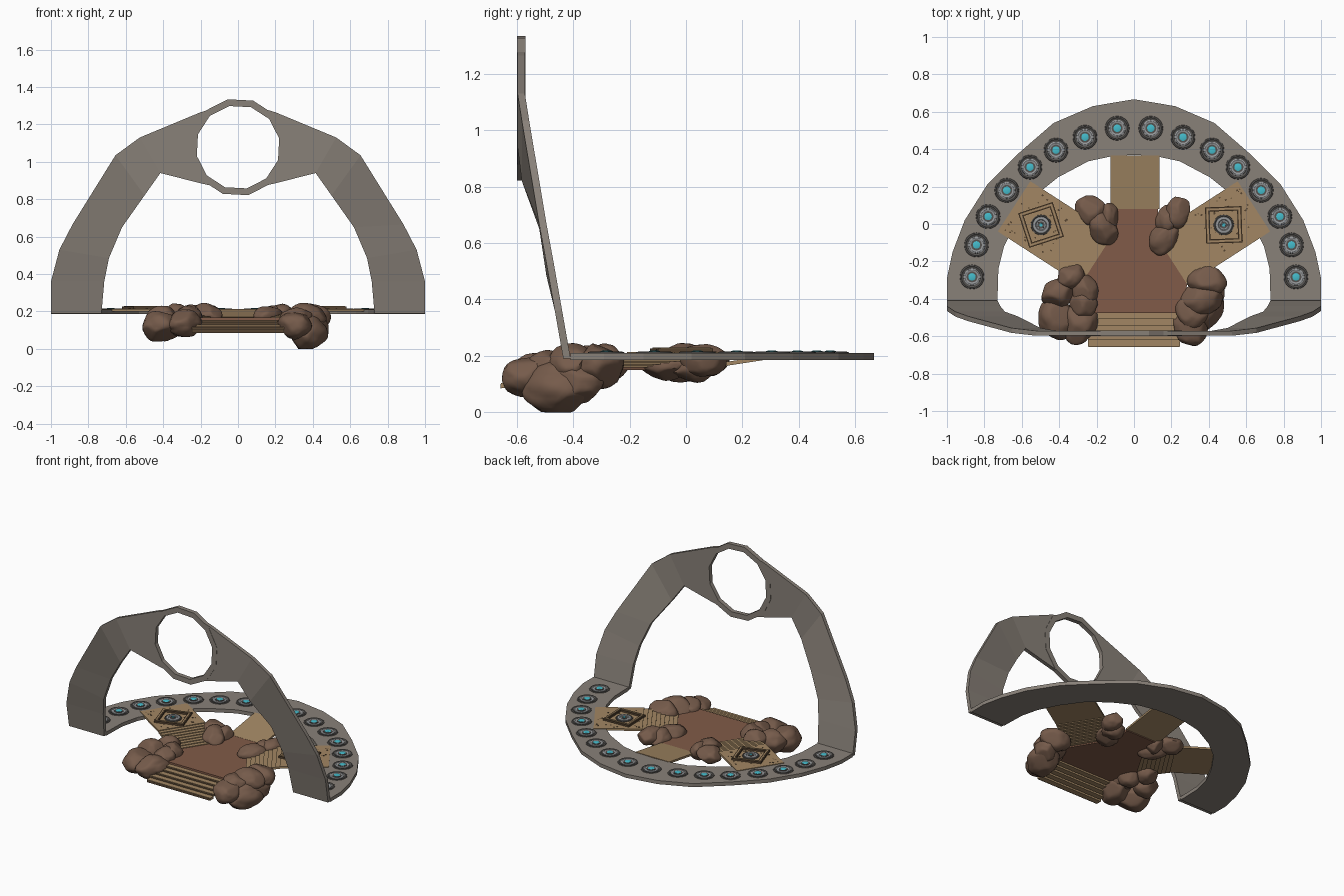
import bpy, bmesh, math, random
from mathutils import Vector, Matrix, noise

if "Cube" in bpy.data.objects:
    bpy.data.objects.remove(bpy.data.objects["Cube"])

random.seed(4)

def material(name, rgb):
    m = bpy.data.materials.new(name)
    m.diffuse_color = (*rgb, 1)
    m.use_nodes = True
    m.node_tree.nodes["Principled BSDF"].inputs["Base Color"].default_value = m.diffuse_color
    return m

STONE = material("stone", (.25, .22, .19))
DARK = material("dark_metal", (.09, .085, .08))
PALE = material("pale_metal", (.3, .31, .32))
CYAN = material("cyan_light", (.06, .5, .6))
ROCK = material("rock", (.18, .105, .07))
BRICK = material("brick", (.22, .105, .065))
SAND = material("sand", (.36, .24, .125))
WOOD = material("dark_wood", (.09, .055, .03))

def finish(name, bm, mat, smooth=None):
    bmesh.ops.recalc_face_normals(bm, faces=bm.faces)
    me = bpy.data.meshes.new(name)
    bm.to_mesh(me)
    bm.free()
    ob = bpy.data.objects.new(name, me)
    bpy.context.collection.objects.link(ob)
    me.materials.append(mat)
    if smooth:
        bpy.ops.object.select_all(action='DESELECT')
        ob.select_set(True)
        bpy.context.view_layer.objects.active = ob
        bpy.ops.object.shade_smooth_by_angle(angle=math.radians(smooth))
    return ob

def solid(name, mat, faces, offset):
    """Extrude a sheet of faces (lists of points) along an offset."""
    bm = bmesh.new()
    for f in faces:
        bm.faces.new([bm.verts.new(p) for p in f])
    bmesh.ops.remove_doubles(bm, verts=bm.verts, dist=1e-4)
    ext = bmesh.ops.extrude_face_region(bm, geom=bm.faces[:], use_keep_orig=True)
    vs = [v for v in ext["geom"] if isinstance(v, bmesh.types.BMVert)]
    bmesh.ops.translate(bm, verts=vs, vec=offset)
    return finish(name, bm, mat)

def strip(a, b, closed=False):
    n = len(a)
    return [[a[i], a[(i + 1) % n], b[(i + 1) % n], b[i]] for i in range(n if closed else n - 1)]

def slab(name, mat, pts, z0, z1):
    return solid(name, mat, [[(x, y, z0) for x, y in pts]], (0, 0, z1 - z0))

def lathe(name, mat, profile, loc, seg=20):
    bm = bmesh.new()
    rings = [[bm.verts.new((loc[0] + r * math.cos(2 * math.pi * i / seg),
                            loc[1] + r * math.sin(2 * math.pi * i / seg), loc[2] + z))
              for i in range(seg)] for r, z in profile]
    for p, q in zip(rings, rings[1:]):
        for i in range(seg):
            bm.faces.new((p[i], p[(i + 1) % seg], q[(i + 1) % seg], q[i]))
    bm.faces.new(rings[0])
    bm.faces.new(rings[-1])
    return finish(name, bm, mat, 30)

# Horseshoe base ring
outer = [(1, -.41), (1, -.29), (.97, -.15), (.905, .02), (.785, .21), (.615, .38), (.43, .54), (.22, .63), (0, .667)]
inner = [(.73, -.41), (.725, -.24), (.695, -.12), (.63, .01), (.53, .15), (.405, .25), (.245, .335), (.12, .362), (0, .37)]
def both(pts):
    full = pts + [(-x, y) for x, y in pts[-2::-1]]
    return [(x, y, .185) for x, y in full]
solid("base_ring", STONE, strip(both(outer), both(inner)), (0, 0, .025))

# Leaning arch: two arms, each with a web reaching the round hub
HZ = 1.078
arm = [(1, .19, .73, .19, -.435), (1, .36, .715, .36, -.465), (.955, .53, .69, .485, -.495),
       (.885, .665, .62, .65, -.52), (.655, 1.035, .5, .82, -.582), (.525, 1.13, .415, .94, -.597)]
for s, side in ((1, "right"), (-1, "left")):
    a = [(s * p[0], p[4], p[1]) for p in arm]
    b = [(s * p[2], p[4], p[3]) for p in arm]
    web = [a[-1], (s * .2, -.597, 1.265)]
    web += [(s * .243 * math.cos(t), -.597, HZ + .243 * math.sin(t))
            for t in (math.radians(d) for d in (60, 40, 12, -15, -40, -60))]
    web += [(s * .2, -.597, .885), b[-1]]
    solid(f"arch_arm_{side}", STONE, strip(a, b) + [web], (0, .026, 0))
ang = [math.radians(12 + 30 * i) for i in range(12)]
circ = lambda r: [(r * math.cos(t), -.599, HZ + r * math.sin(t)) for t in ang]
solid("arch_hub", STONE, strip(circ(.262), circ(.225), True), (0, .03, 0))

# Lamps round the ring
lamps = [(.09, .512), (.262, .464), (.417, .395), (.556, .304), (.68, .18), (.78, .04), (.842, -.112), (.866, -.283)]
for i, (x, y) in enumerate(lamps):
    for s in (1, -1):
        lathe(f"lamp_rim_{i}_{s}", DARK, [(.066, 0), (.064, .004), (.057, .006), (.05, .002)], (s * x, y, .209))
        lathe(f"lamp_dish_{i}_{s}", PALE, [(.046, 0), (.045, .005), (.038, .007), (.03, .004)], (s * x, y, .209))
        lathe(f"lamp_seat_{i}_{s}", DARK, [(.029, 0), (.029, .007)], (s * x, y, .209))
        lathe(f"lamp_light_{i}_{s}", CYAN, [(.02, 0), (.02, .008), (.012, .01)], (s * x, y, .209))

# Sunken brick floor
FZ = .168
half = [(.24, -.475), (.285, -.325), (.125, -.055), (.13, .09)]
slab("floor", BRICK, half + [(-x, y) for x, y in half[::-1]], FZ - .018, FZ)

# Back ramp rising to the ring
solid("back_ramp", SAND, [[(-.125, .08, FZ - .013), (.135, .08, FZ - .013), (.135, .365, .199), (-.125, .365, .199)]],
      (0, 0, .014))

# Front steps going down
for i in range(5):
    y0, z = -.47 - .037 * i, FZ - .013 * (i + 1)
    slab(f"front_step_{i}", SAND, [(-.245, y0), (.245, y0), (.245, y0 - .038), (-.245, y0 - .038)], z - .017, z)
    slab(f"front_riser_{i}", WOOD, [(-.243, y0 - .036), (.243, y0 - .036), (.243, y0 - .039), (-.243, y0 - .039)],
         z - .018, z - .003)

# Side walks: landing, steps, flecks, square frame and emitter
for s, side, cx, rot in ((-1, "left", -.497, 18), (1, "right", .48, 2)):
    o, u, w = Vector((.728, -.04)), Vector((-.84, -.543)), Vector((-.543, .84)) * .32
    def quad(t0, t1, k0=0, k1=1):
        q = [o + u * t0 + w * k0, o + u * t1 + w * k0, o + u * t1 + w * k1, o + u * t0 + w * k1]
        return [(s * p.x, p.y) for p in q]
    slab(f"landing_{side}", SAND, quad(0, .31), .2, .214)
    for i in range(8):
        z = .209 - .0052 * i
        slab(f"side_step_{side}_{i}", SAND, quad(.308 + .027 * i, .337 + .027 * i), z - .014, z)
    for i in range(36):
        t, k, d = random.uniform(.01, .29), random.uniform(.03, .93), random.uniform(.006, .012)
        slab(f"fleck_{side}_{i}", WOOD, quad(t, t + d, k, k + d * 2.5), .213, .2155)
    R = Matrix.Rotation(math.radians(rot), 2)
    for nm, r1, r0, z1, mat in (("frame", .097, .074, .226, WOOD), ("frame_trim", .09, .081, .229, SAND)):
        sq = lambda r: [(*(R @ Vector((r * a, r * b)) + Vector((cx, -.005))), .212)
                        for a, b in ((1, 1), (-1, 1), (-1, -1), (1, -1))]
        solid(f"{nm}_{side}", mat, strip(sq(r1), sq(r0), True), (0, 0, z1 - .212))
    c = (cx, -.005, .213)
    lathe(f"emitter_rim_{side}", DARK, [(.055, 0), (.054, .006), (.048, .007), (.044, .004)], c)
    lathe(f"emitter_dish_{side}", PALE, [(.046, 0), (.044, .008), (.03, .009), (.026, .006)], c)
    lathe(f"emitter_hub_{side}", DARK, [(.02, 0), (.019, .009)], c)
    lathe(f"emitter_light_{side}", CYAN, [(.01, 0), (.009, .012)], c)

# Boulders: noisy, partly flattened spheres
def boulder(i, x, y, z, rx, ry, rz, turn):
    bm = bmesh.new()
    bmesh.ops.create_icosphere(bm, subdivisions=4, radius=1)
    cuts = [(Vector([random.uniform(-1, 1) for _ in range(3)]).normalized(), random.uniform(.78, .95)) for _ in range(9)]
    off = Vector((i * 3.7, i * 1.3, 0))
    R = Matrix.Rotation(math.radians(turn), 3, 'Z')
    for v in bm.verts:
        p = v.co * (1.04 + .12 * noise.noise(v.co * 1.4 + off) + .04 * noise.noise(v.co * 4 + off))
        for n, d in cuts:
            h = p.dot(n) - d
            if h > 0:
                p = p - n * h * .8
        p = R @ Vector((p.x * rx, p.y * ry, p.z * rz)) + Vector((x, y, z))
        p.z = max(p.z, 0)
        v.co = p
    finish(f"boulder_{i}", bm, ROCK, 40)

rocks = [
    (-.335, -.28, .175, .075, .07, .065, 10), (-.4, -.37, .15, .095, .075, .075, 20), (-.26, -.355, .165, .07, .08, .075, 0),
    (-.41, -.5, .12, .1, .11, .08, 15), (-.29, -.52, .135, .09, .12, .075, -20), (-.27, -.42, .17, .07, .08, .06, 30),
    (.39, -.31, .165, .1, .085, .075, -15), (.36, -.4, .16, .11, .09, .08, 10), (.3, -.55, .13, .085, .1, .075, 25),
    (.37, -.45, .085, .095, .14, .09, -25), (.31, -.47, .16, .085, .09, .06, 0), (.42, -.38, .11, .065, .09, .08, 0),
    (-.235, .075, .185, .08, .075, .055, 20), (-.17, -.02, .175, .07, .105, .065, 35), (-.135, .04, .17, .05, .075, .06, 0),
    (.235, .06, .185, .065, .085, .055, -20), (.165, -.07, .17, .07, .1, .055, -35), (.19, .02, .165, .07, .08, .06, 0),
]
for i, r in enumerate(rocks):
    boulder(i, *r)
